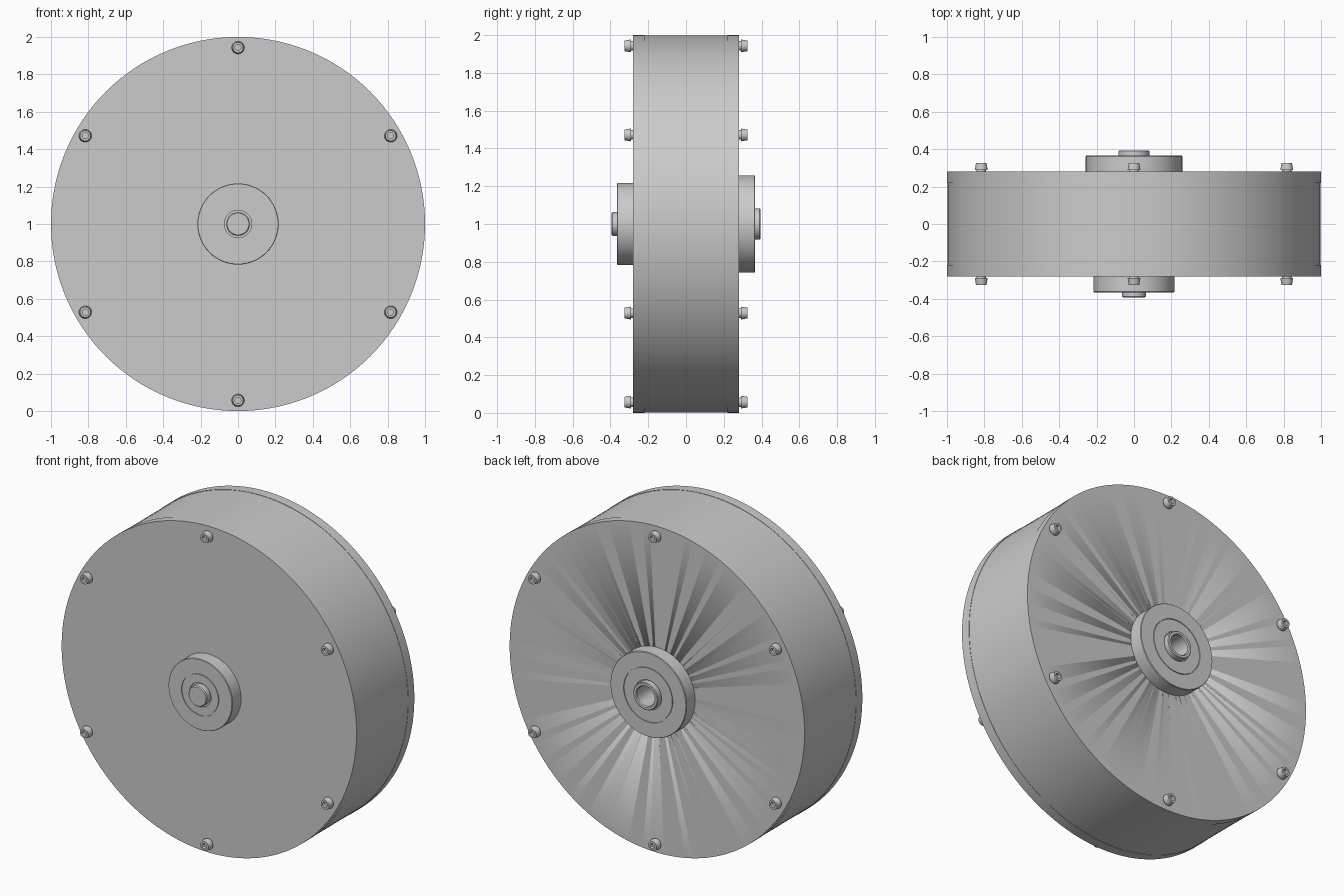
import bpy, bmesh, math

if "Cube" in bpy.data.objects:
    bpy.data.objects.remove(bpy.data.objects["Cube"])

CZ = 1.0


def lathe(name, profile, n=96, x=0.0, z=CZ):
    """Revolve (radius, y) points about an axis parallel to y; ends with radius 0 close to a point."""
    bm = bmesh.new()
    rings = []
    for r, y in profile:
        if r == 0:
            rings.append([bm.verts.new((x, y, z))] * n)
        else:
            rings.append([bm.verts.new((x + r * math.cos(2 * math.pi * i / n), y,
                                        z + r * math.sin(2 * math.pi * i / n))) for i in range(n)])
    for a, b in zip(rings, rings[1:]):
        for i in range(n):
            j = (i + 1) % n
            quad = list(dict.fromkeys([a[i], a[j], b[j], b[i]]))
            if len(quad) > 2:
                bm.faces.new(quad)
    bmesh.ops.recalc_face_normals(bm, faces=bm.faces[:])
    me = bpy.data.meshes.new(name)
    bm.to_mesh(me)
    bm.free()
    ob = bpy.data.objects.new(name, me)
    bpy.context.collection.objects.link(ob)
    bpy.ops.object.select_all(action='DESELECT')
    bpy.context.view_layer.objects.active = ob
    ob.select_set(True)
    bpy.ops.object.shade_smooth_by_angle(angle=math.radians(30))
    return ob


# Drum shell between the two lids
lathe("drum_shell", [(0.998, -0.222), (0.998, 0.222), (0.93, 0.222), (0.93, -0.222), (0.998, -0.222)], 128)

# Lids, bearing hubs and screws on both sides
for side, s, hub_r, ring_r, bore_r in (("front", -1, 0.217, 0.125, 0.073),
                                       ("back", 1, 0.258, 0.165, 0.09)):
    lathe(side + "_lid", [(0, s * 0.22), (1.0, s * 0.22), (1.0, s * 0.28), (0, s * 0.28)], 128)

    # Hub with bevelled rim, thin bearing groove and shaft clearance
    lathe(side + "_hub", [(0, s * 0.27), (hub_r, s * 0.27), (hub_r, s * 0.362), (hub_r - 0.003, s * 0.366),
                          (ring_r + 0.002, s * 0.366), (ring_r + 0.002, s * 0.36),
                          (ring_r - 0.002, s * 0.36), (ring_r - 0.002, s * 0.366),
                          (bore_r, s * 0.366), (bore_r, s * 0.355), (0, s * 0.355)])

    # Socket-head screws around the rim
    for k in range(6):
        a = math.radians(90 + 60 * k)
        lathe(f"{side}_screw_{k + 1}",
              [(0, s * 0.275), (0.025, s * 0.275), (0.025, s * 0.29), (0.034, s * 0.29),
               (0.033, s * 0.297), (0.028, s * 0.325), (0.016, s * 0.325), (0.016, s * 0.306), (0, s * 0.306)],
              24, 0.943 * math.cos(a), CZ + 0.943 * math.sin(a))

# Solid shaft end in front
lathe("front_shaft", [(0, -0.34), (0.063, -0.34), (0.063, -0.388), (0.058, -0.394), (0, -0.394)], 48)

# Hollow shaft at the back; the hub is bored by the same depth
bore = lathe("bore_cutter", [(0, 0.1), (0.07, 0.1), (0.07, 0.5), (0, 0.5)], 48)
bore.hide_render = True
bore.hide_set(True)
for name in ("back_hub", "back_lid"):
    m = bpy.data.objects[name].modifiers.new("bore", 'BOOLEAN')
    m.object = bore
    m.operation = 'DIFFERENCE'
    m.solver = 'EXACT'
lathe("back_hollow_shaft", [(0, 0.12), (0.083, 0.12), (0.083, 0.39), (0.079, 0.394), (0.065, 0.394),
                            (0.06, 0.388), (0.06, 0.15), (0, 0.15)], 48)
